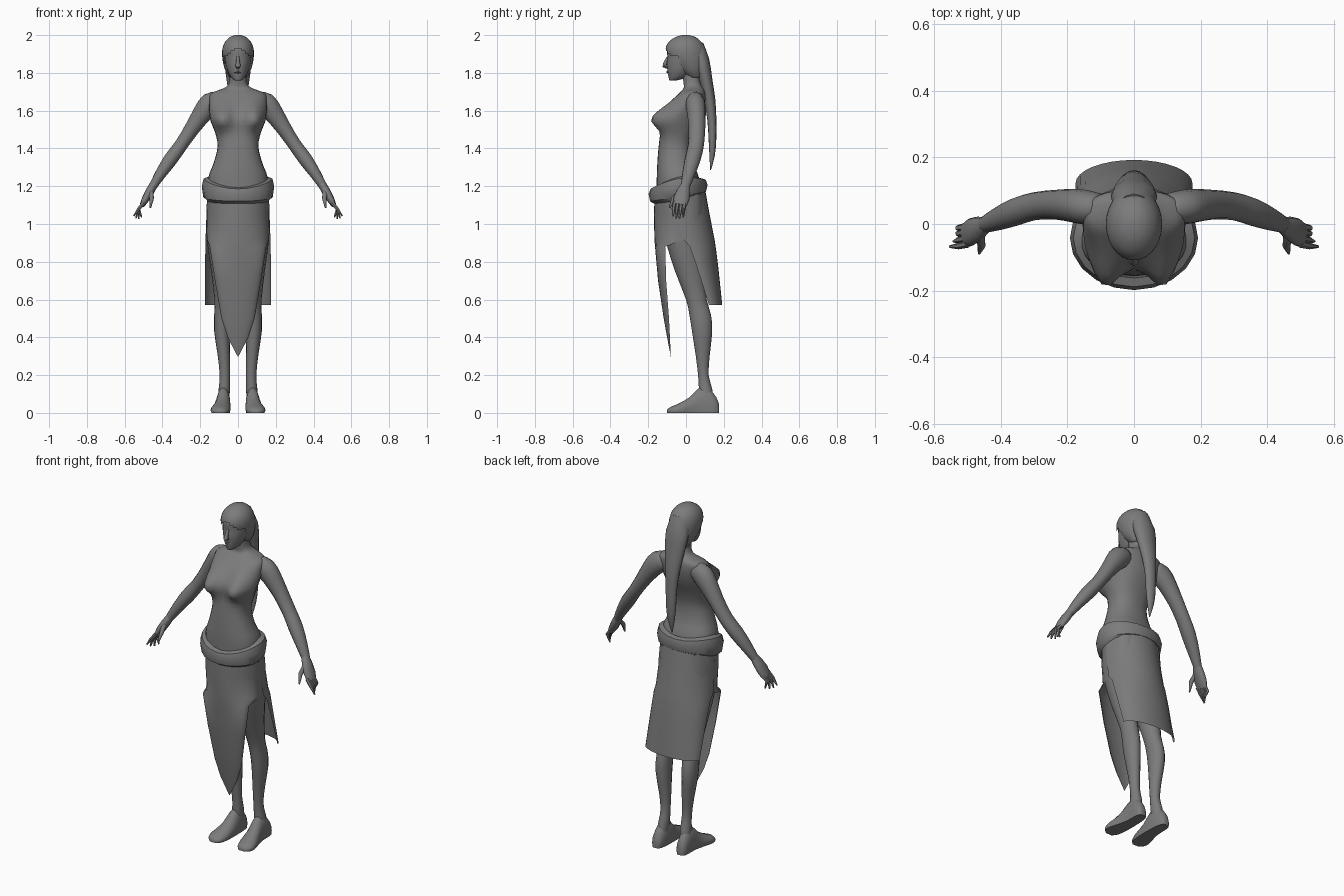
import bpy, bmesh, math
from mathutils import Vector

if "Cube" in bpy.data.objects:
    bpy.data.objects.remove(bpy.data.objects["Cube"])

grey = bpy.data.materials.new("grey")
grey.diffuse_color = (0.2, 0.2, 0.2, 1)
grey.use_nodes = True
grey.node_tree.nodes["Principled BSDF"].inputs["Base Color"].default_value = grey.diffuse_color


def finish(name, bm, mirror=False, angle=50, closed=True):
    if closed:
        bmesh.ops.recalc_face_normals(bm, faces=bm.faces)
    me = bpy.data.meshes.new(name)
    bm.to_mesh(me)
    bm.free()
    me.materials.append(grey)
    ob = bpy.data.objects.new(name, me)
    bpy.context.collection.objects.link(ob)
    if mirror:
        m = ob.modifiers.new("mirror", 'MIRROR')
        m.use_clip = False
        m.use_mirror_merge = False
    bpy.context.view_layer.objects.active = ob
    ob.select_set(True)
    bpy.ops.object.shade_smooth_by_angle(angle=math.radians(angle))
    ob.select_set(False)
    return ob


def skin(rings, loop=True, caps=True):
    """Join rows of points into a surface."""
    bm = bmesh.new()
    rows = [[bm.verts.new(p) for p in r] for r in rings]
    n = len(rows[0])
    for a, b in zip(rows, rows[1:]):
        for i in range(n if loop else n - 1):
            j = (i + 1) % n
            bm.faces.new((a[i], a[j], b[j], b[i]))
    if caps:
        bm.faces.new(rows[0])
        bm.faces.new(rows[-1])
    return bm


def smooth_rows(rows, steps):
    """Catmull-Rom interpolation of number tuples."""
    out = []
    for i in range(len(rows) - 1):
        p0, p1, p2, p3 = (rows[max(0, min(len(rows) - 1, i + k))] for k in (-1, 0, 1, 2))
        for s in range(steps):
            t = s / steps
            out.append([0.5 * (2 * b + (c - a) * t + (2 * a - 5 * b + 4 * c - d) * t * t
                               + (3 * b - a - 3 * c + d) * t ** 3)
                        for a, b, c, d in zip(p0, p1, p2, p3)])
    return out + [list(rows[-1])]


def stack(rows, sides=16, steps=1, power=1.0):
    """Level rings from (z, x centre, half width, y front, y back)."""
    rings = []
    for z, xc, hw, yf, yb in smooth_rows(rows, steps):
        ring = []
        for k in range(sides):
            a = 2 * math.pi * k / sides
            c, s = math.cos(a), math.sin(a)
            c, s = (math.copysign(abs(v) ** power, v) for v in (c, s))
            ring.append(Vector((xc + hw * c, (yf + yb) / 2 + (yb - yf) / 2 * s, z)))
        rings.append(ring)
    return rings


def tube(pts, ref, sides=10, steps=1):
    """Rings square to a path of (x, y, z, radius along ref, other radius)."""
    pts = smooth_rows(pts, steps)
    path = [Vector(p[:3]) for p in pts]
    rings = []
    for i, p in enumerate(pts):
        t = (path[min(i + 1, len(path) - 1)] - path[max(i - 1, 0)]).normalized()
        u = (Vector(ref) - t * t.dot(Vector(ref))).normalized()
        v = t.cross(u)
        rings.append([path[i] + u * p[3] * math.cos(2 * math.pi * k / sides)
                      + v * p[4] * math.sin(2 * math.pi * k / sides) for k in range(sides)])
    return skin(rings)


# Torso and neck, with the bust raised from the front
rings = stack([(1.1, 0, .16, -.155, .09), (1.24, 0, .158, -.155, .07), (1.32, 0, .13, -.152, .04),
               (1.41, 0, .108, -.145, .03), (1.49, 0, .12, -.135, .05), (1.57, 0, .135, -.125, .085),
               (1.64, 0, .15, -.085, .102), (1.69, 0, .145, -.04, .102), (1.715, 0, .085, -.015, .095),
               (1.74, 0, .05, -.012, .08), (1.80, 0, .042, -.02, .065), (1.84, 0, .04, -.02, .06)],
              sides=28, steps=3, power=.85)
for ring in rings:
    for p in ring:
        if p.y < 0.0 and 1.42 < p.z < 1.72:
            g = math.exp(-((abs(p.x) - .08) / .045) ** 2)
            dz = (p.z - 1.55) / (.075 if p.z > 1.55 else .05)
            p.y -= .072 * g * math.exp(-dz * dz)
            p.x *= 1 + .12 * math.exp(-dz * dz)
finish("torso", skin(rings), angle=80)

# Head with jaw and brow
finish("head", skin(stack([(1.76, 0, .018, -.088, -.05), (1.775, 0, .036, -.092, .0),
                           (1.81, 0, .055, -.098, .04), (1.85, 0, .066, -.102, .07),
                           (1.885, 0, .072, -.098, .08), (1.92, 0, .072, -.1, .085),
                           (1.96, 0, .06, -.08, .07), (1.985, 0, .03, -.04, .04)], 20, 2)), angle=80)
finish("nose", tube([(0, -.095, 1.885, .008, .006), (0, -.11, 1.85, .011, .011),
                     (0, -.114, 1.838, .014, .013), (0, -.095, 1.826, .008, .006)], (1, 0, 0), 8))
finish("lips", tube([(-.022, -.088, 1.803, .003, .003), (0, -.097, 1.805, .008, .007),
                     (.022, -.088, 1.803, .003, .003)], (0, 0, 1), 6))

# Hair cap, open around the face
bm = skin(stack([(1.775, 0, .045, .01, .085), (1.81, 0, .066, -.035, .098), (1.85, 0, .078, -.075, .108),
                 (1.89, 0, .084, -.104, .108), (1.93, 0, .082, -.108, .1), (1.965, 0, .068, -.09, .08),
                 (1.99, 0, .042, -.055, .05), (2.0, 0, .015, -.02, .015)], 28, 3))
face_opening = [f for f in bm.faces if f.calc_center_median().y < -.03
                and f.calc_center_median().z < 1.94 - .75 * abs(f.calc_center_median().x)]
bmesh.ops.delete(bm, geom=face_opening, context='FACES')
finish("hair_cap", bm, angle=80)

# Long tail of hair
finish("hair_tail", tube([(0, .045, 1.94, .05, .05), (0, .08, 1.86, .07, .045), (0, .105, 1.76, .06, .035),
                          (0, .125, 1.66, .045, .03), (0, .137, 1.55, .034, .024),
                          (0, .14, 1.44, .03, .02), (0, .138, 1.36, .02, .014),
                          (0, .13, 1.285, .002, .002)], (1, 0, 0), 12, 2))

# Arms
finish("arm", tube([(.10, .045, 1.655, .045, .05), (.145, .05, 1.635, .052, .062),
                    (.185, .055, 1.59, .05, .054), (.24, .058, 1.51, .044, .042),
                    (.30, .053, 1.42, .042, .036), (.355, .036, 1.345, .042, .038),
                    (.41, .014, 1.265, .034, .030), (.45, -.003, 1.2, .024, .022)],
                   (0, 1, 0), 14, 2), True, 80)

# Hands with fingers and thumb
finish("palm", tube([(.445, -.002, 1.21, .024, .022), (.465, -.013, 1.175, .036, .023),
                     (.488, -.024, 1.135, .042, .021), (.507, -.032, 1.1, .036, .014)],
                    (0, 1, 0), 12), True, 70)
for i, (y0, tip) in enumerate([(-.06, (.552, -.068, 1.042)), (-.042, (.54, -.052, 1.03)),
                               (-.023, (.525, -.035, 1.028)), (-.006, (.51, -.015, 1.035))]):
    finish("finger_%d" % (i + 1), tube([(.497, y0, 1.115, .011, .012), (.526, y0 - .006, 1.08, .010, .010),
                                        (*tip, .004, .004)], (0, 1, 0), 6), True)
finish("thumb", tube([(.462, -.03, 1.175, .014, .014), (.457, -.066, 1.135, .012, .012),
                      (.464, -.088, 1.085, .004, .004)], (1, 0, 0), 8), True)

# Legs
finish("leg", skin(stack([(.05, .078, .03, .07, .15), (.13, .072, .03, .068, .138), (.2, .07, .027, .064, .12),
                          (.3, .075, .032, .052, .125), (.43, .085, .041, .032, .139),
                          (.52, .084, .042, .018, .132), (.6, .08, .045, .0, .11),
                          (.75, .082, .06, -.058, .095), (.9, .086, .076, -.105, .09),
                          (1.05, .085, .08, -.138, .09), (1.16, .08, .075, -.14, .085)], 16, 2)), True, 80)

# Feet, rings from heel to toe: y, x centre, half width, top height
rings = []
for y, xc, hw, top in smooth_rows([(.176, .08, .016, .04), (.16, .08, .03, .085), (.12, .078, .036, .13),
                                   (.07, .078, .038, .135), (.02, .083, .044, .085), (-.04, .093, .052, .05),
                                   (-.08, .096, .043, .033), (-.1, .093, .02, .018)], 2):
    rings.append([(xc + hw * math.cos(a), y, max(0, top * (.3 + .7 * math.sin(a))))
                  for a in (2 * math.pi * k / 14 for k in range(14))])
finish("foot", skin(rings), True)


# Skirt panels: z, half width, y at the middle, y at the side edges
def panel(name, rows, n=16):
    rings = []
    for z, hw, ym, ye in rows:
        rings.append([(hw * math.sin(a), ye + (ym - ye) * math.cos(a), z)
                      for a in (math.pi * (k / n - .5) for k in range(n + 1))])
    bm = skin(rings, loop=False, caps=False)
    bmesh.ops.remove_doubles(bm, verts=bm.verts, dist=1e-5)
    bmesh.ops.recalc_face_normals(bm, faces=bm.faces)
    bm.faces.ensure_lookup_table()
    f = max(bm.faces, key=lambda f: abs(f.normal.y))
    if f.normal.y * rows[0][2] < 0:
        bmesh.ops.reverse_faces(bm, faces=bm.faces)
    finish(name, bm, closed=False)


panel("skirt_front", [(1.17, .163, -.165, -.04), (1.05, .167, -.17, -.03), (.915, .165, -.167, -.01),
                      (.88, .15, -.164, -.11), (.7, .122, -.148, -.105), (.5, .088, -.118, -.09),
                      (.4, .055, -.1, -.085), (.295, 0, -.08, -.08)])
panel("skirt_back", [(1.19, .163, .1, -.04), (1.05, .167, .125, -.03), (.915, .172, .152, -.01),
                     (.88, .173, .157, .02), (.78, .174, .17, .055), (.57, .175, .192, .122)])

# Draped sash around the hips: dips at the front and folds out at the sides
rings = []
for k in range(20):
    a = 2 * math.pi * k / 20
    c, s = math.cos(a), math.sin(a)
    z = 1.175 + .025 * s + .012 * c * c
    h = .042 + .02 * abs(c) ** 2
    rings.append([(c * (.168 + r), -.042 + s * (.132 + r), z + d * h)
                  for r, d in ((-.012, 1), (.014, .85), (.024, .2), (.016, -.7), (-.004, -1), (-.02, 0))])
rings.append(rings[0])
bm = skin(rings, caps=False)
bmesh.ops.remove_doubles(bm, verts=bm.verts, dist=1e-5)
finish("sash", bm, angle=40)
